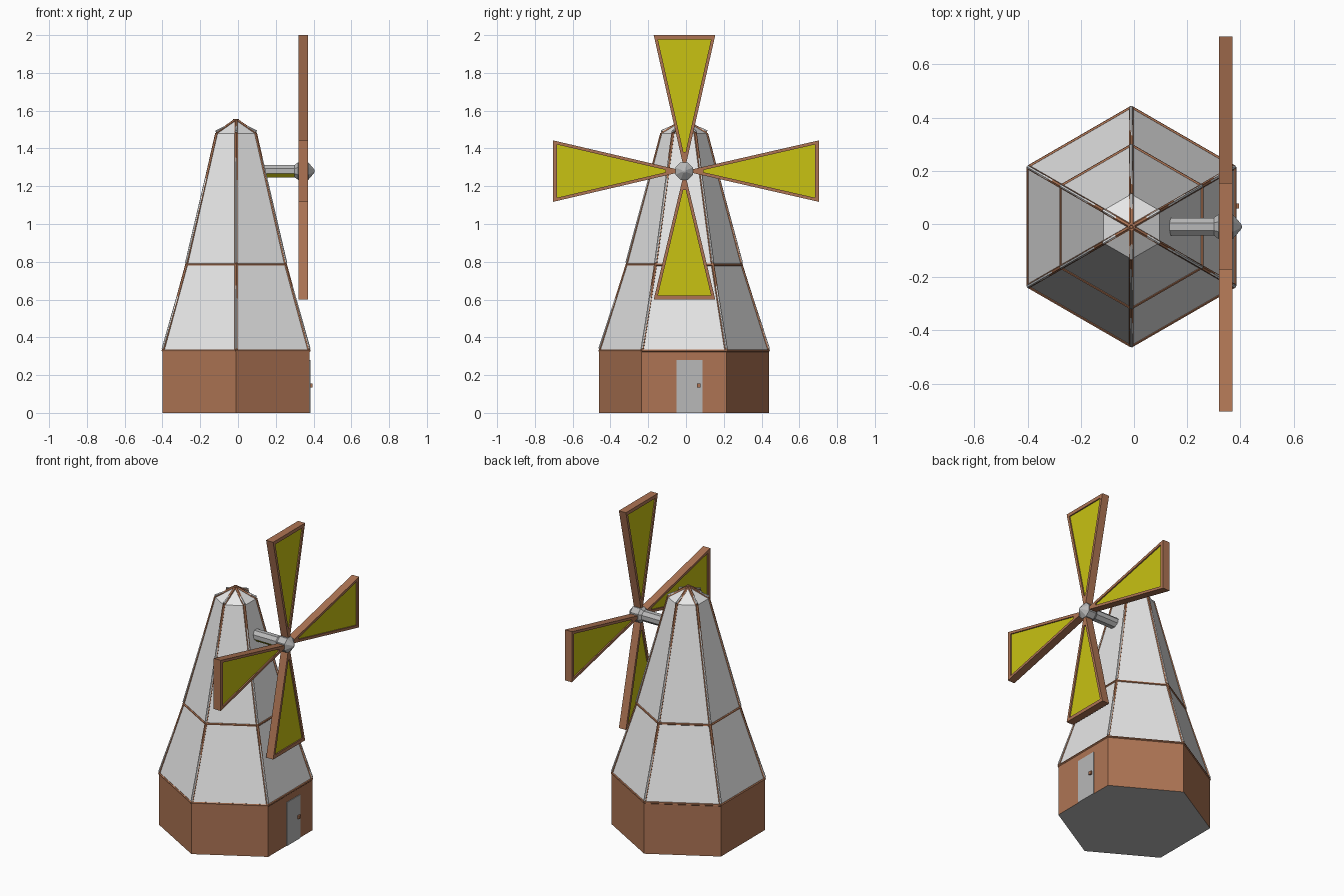
import bpy, bmesh, math
from mathutils import Vector

if "Cube" in bpy.data.objects:
    bpy.data.objects.remove(bpy.data.objects["Cube"])

CX, CY = -0.01, -0.01      # tower axis
HUB_Z = 1.28               # sail axis height


def material(name, rgb):
    m = bpy.data.materials.new(name)
    m.diffuse_color = (*rgb, 1)
    m.use_nodes = True
    m.node_tree.nodes["Principled BSDF"].inputs["Base Color"].default_value = m.diffuse_color
    return m


WHITE = material("white_wall", (0.8, 0.8, 0.8))
BROWN = material("brown_wood", (0.42, 0.175, 0.088))
GREY = material("grey_metal", (0.48, 0.48, 0.48))
YELLOW = material("yellow_cloth", (0.58, 0.54, 0.006))


def make(name, verts, faces, *mats):
    me = bpy.data.meshes.new(name)
    me.from_pydata([tuple(v) for v in verts], [], faces)
    bm = bmesh.new()
    bm.from_mesh(me)
    bmesh.ops.recalc_face_normals(bm, faces=bm.faces)
    bm.to_mesh(me)
    bm.free()
    for m in mats:
        me.materials.append(m)
    ob = bpy.data.objects.new(name, me)
    bpy.context.collection.objects.link(ob)
    return ob


def loft(name, rings, *mats):
    """Skin equal-sized rings of points and cap both ends."""
    n = len(rings[0])
    faces = [(a * n + i, a * n + (i + 1) % n, (a + 1) * n + (i + 1) % n, (a + 1) * n + i)
             for a in range(len(rings) - 1) for i in range(n)]
    faces += [tuple(range(n)), tuple(range((len(rings) - 1) * n, len(rings) * n))]
    return make(name, [p for r in rings for p in r], faces, *mats)


def corner(k, r, z):
    a = math.radians(90 + 60 * k)
    return Vector((CX + r * math.cos(a), CY + r * math.sin(a), z))


def hexagon(r, z):
    return [corner(k, r, z) for k in range(6)]


def beam(name, a, b, r, mat, sides=6):
    d = (b - a).normalized()
    u = d.orthogonal().normalized()
    v = d.cross(u)
    ring = [(u * math.cos(t) + v * math.sin(t)) * r
            for t in (2 * math.pi * i / sides for i in range(sides))]
    return loft(name, [[a + p for p in ring], [b + p for p in ring]], mat)


def box(name, lo, hi, mat):
    return loft(name, [[(x, y, z) for x, y in ((lo[0], lo[1]), (hi[0], lo[1]),
                (hi[0], hi[1]), (lo[0], hi[1]))] for z in (lo[2], hi[2])], mat)


# Base with grey underside, and the tapered tower
base = loft("base", [hexagon(0.45, 0), hexagon(0.45, 0.33)], BROWN, GREY)
for p in base.data.polygons:
    p.material_index = 1 if p.normal.z < -0.5 else 0
levels = [(0.448, 0.33), (0.305, 0.785), (0.122, 1.48), (0.006, 1.55)]
loft("tower", [hexagon(r, z) for r, z in levels], WHITE)

# Thin timber trim round the ledges, with capped ribs down the corners
for k in range(6):
    for r, z in levels[:2]:
        beam("ring_trim", corner(k, r, z), corner(k + 1, r, z), 0.007, BROWN)
    for (r0, z0), (r1, z1) in zip(levels, levels[1:]):
        beam("corner_trim", corner(k, r0 - 0.004, z0), corner(k, r1 - 0.004, z1), 0.009, BROWN)
        beam("corner_cap", corner(k, r0, z0 + 0.01), corner(k, r1, z1 - 0.01), 0.0065, WHITE)
beam("peak_knob", Vector((CX, CY, 1.53)), Vector((CX, CY, 1.555)), 0.016, BROWN)

# Door and handle on the right-hand wall
wall_x = CX + 0.45 * math.cos(math.radians(30))
box("door", (wall_x - 0.01, -0.05, 0), (wall_x + 0.004, 0.088, 0.28), GREY)
box("door_handle", (wall_x, 0.058, 0.135), (wall_x + 0.015, 0.078, 0.155), BROWN)


# Shaft and pointed hub
def round_ring(x, r, n=8):
    return [(x, CY + r * math.cos(2 * math.pi * (i + .5) / n),
             HUB_Z + r * math.sin(2 * math.pi * (i + .5) / n)) for i in range(n)]


shaft = loft("shaft", [round_ring(0.13, 0.036), round_ring(0.31, 0.036)], GREY, YELLOW)
for p in shaft.data.polygons:
    p.material_index = 1 if p.normal.y < -0.3 and p.normal.z < -0.3 else 0
loft("hub", [round_ring(x, r) for x, r in
             ((0.30, 0.036), (0.318, 0.05), (0.372, 0.05), (0.402, 0.012), (0.406, 0.004))], GREY)


# Four sails: a wooden frame around a slightly recessed cloth panel
def sail(angle, length):
    ca, sa = math.cos(angle), math.sin(angle)

    def pt(x, r, w):
        return (x, CY + 0.002 + r * ca - w * sa, HUB_Z + r * sa + w * ca)

    def outline(x, r0, w0, r1, w1):
        return [pt(x, r0, -w0), pt(x, r1, -w1), pt(x, r1, w1), pt(x, r0, w0)]

    slope = 0.163 / length
    outer = (0.03, 0.03 * slope, length, 0.163)
    inner = (0.10, 0.10 * slope - 0.017, length - 0.022, (length - 0.022) * slope - 0.017)
    x0, x1 = 0.32, 0.37
    loops = [outline(x0, *outer), outline(x1, *outer), outline(x1, *inner), outline(x0, *inner)]
    faces = [(4 * a + i, 4 * a + (i + 1) % 4, 4 * ((a + 1) % 4) + (i + 1) % 4, 4 * ((a + 1) % 4) + i)
             for a in range(4) for i in range(4)]
    make("sail_frame", [p for l in loops for p in l], faces, BROWN)
    loft("sail_cloth", [outline(x0 + 0.008, *inner), outline(x1 - 0.008, *inner)], YELLOW)


for q, length in enumerate((0.713, 0.72, 0.697, 0.68)):
    sail(q * math.pi / 2, length)
